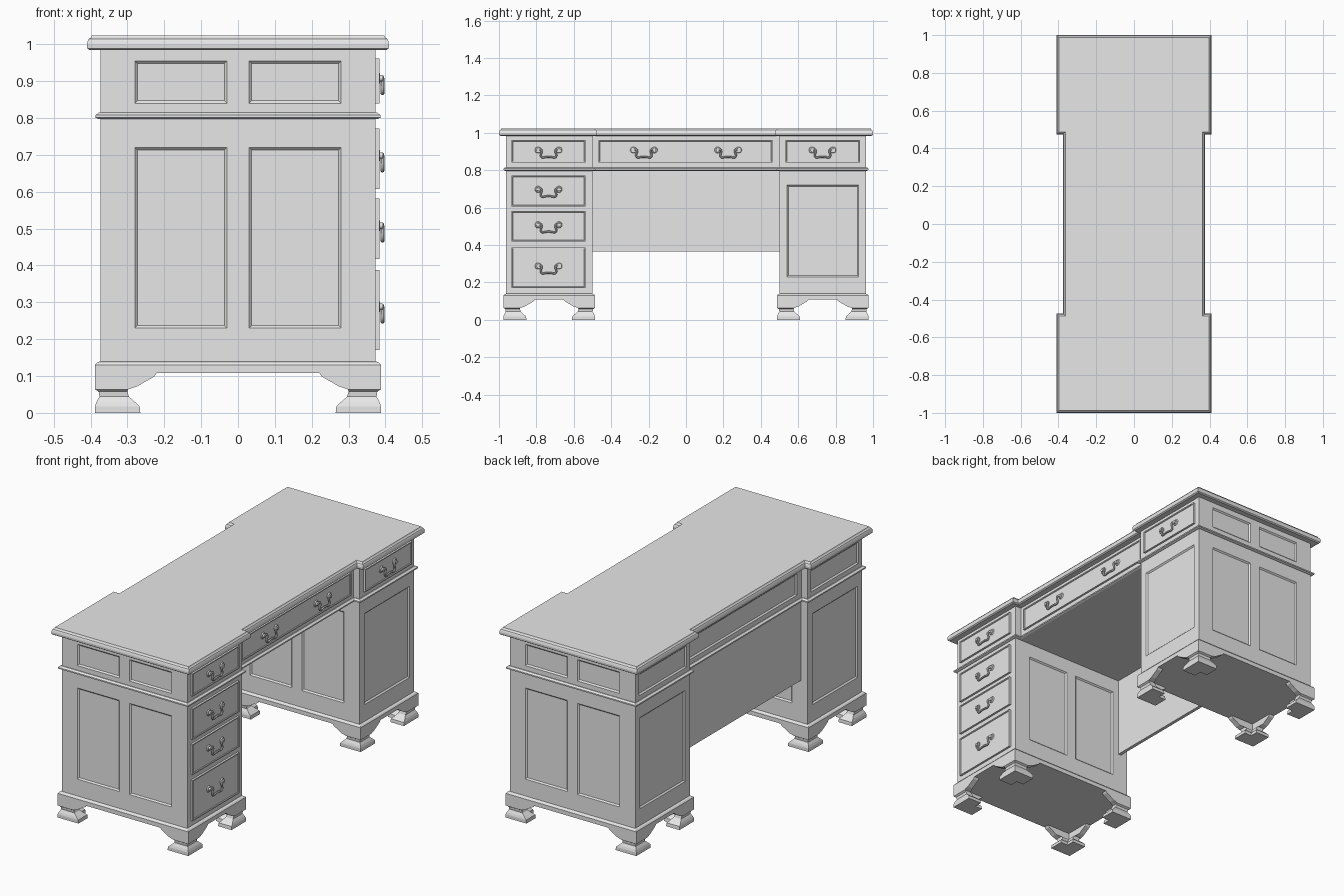
import bpy, bmesh
from mathutils import Vector

if "Cube" in bpy.data.objects:
    bpy.data.objects.remove(bpy.data.objects["Cube"])

grey = bpy.data.materials.new("plain_grey")
grey.use_nodes = True
grey.diffuse_color = (0.8, 0.8, 0.8, 1)
grey.node_tree.nodes["Principled BSDF"].inputs["Base Color"].default_value = (0.8, 0.8, 0.8, 1)


def finish(bm, name):
    mesh = bpy.data.meshes.new(name)
    bm.to_mesh(mesh)
    bm.free()
    mesh.materials.append(grey)
    obj = bpy.data.objects.new(name, mesh)
    bpy.context.collection.objects.link(obj)
    return obj


def loft(layers, cap=True):
    """Skin a stack of (z, outline) layers, listed from the bottom up."""
    bm = bmesh.new()
    rings = [[bm.verts.new((x, y, z)) for x, y in pts] for z, pts in layers]
    n = len(rings[0])
    for a, b in zip(rings, rings[1:]):
        for i in range(n):
            j = (i + 1) % n
            bm.faces.new((a[i], a[j], b[j], b[i]))
    if cap:
        bm.faces.new(rings[0][::-1])
        bm.faces.new(rings[-1])
        bmesh.ops.recalc_face_normals(bm, faces=bm.faces[:])
    return bm


def rect(x0, x1, y0, y1):
    return [(x0, y0), (x1, y0), (x1, y1), (x0, y1)]


def waisted(x, y, step, waist):
    """Desk plan: wide ends with a recessed middle on both long sides."""
    half = [(x, -y), (x, -step), (waist, -step), (waist, step), (x, step), (x, y)]
    return half + [(-a, -b) for a, b in half]


def cut(bm, axis, values):
    normal = Vector([float(k == axis) for k in range(3)])
    for v in values:
        bmesh.ops.bisect_plane(bm, geom=bm.verts[:] + bm.edges[:] + bm.faces[:],
                               plane_co=normal * v, plane_no=normal)


def sink(bm, test):
    """Recess the chosen faces behind a bevelled border."""
    bm.normal_update()
    faces = [f for f in bm.faces if test(f.calc_center_median(), f.normal)]
    bmesh.ops.inset_individual(bm, faces=faces, thickness=0.010, depth=-0.007)


def between(v, lo, hi):
    return lo < v < hi


PANEL_X = (-0.28, -0.03, 0.03, 0.28)

# Table top with a moulded edge
edge = [(0.984, 0.008), (0.989, 0.001), (1.0, 0), (1.008, 0.002),
        (1.015, 0.005), (1.018, 0.010), (1.024, 0.013)]
finish(loft([(z, waisted(0.41 - o, 1 - o, 0.475 + o, 0.376 - o)) for z, o in edge]), "table_top")

# Frieze under the top, with sunk panels
bm = loft([(z, waisted(0.373, 0.963, 0.498, 0.338)) for z in (0.805, 0.99)], cap=False)
cut(bm, 0, PANEL_X)
cut(bm, 1, (-0.93, -0.53, -0.46, 0.46, 0.53, 0.93))
cut(bm, 2, (0.84, 0.955))


def frieze_panel(c, n):
    if not between(c.z, 0.84, 0.955):
        return False
    if abs(n.y) > 0.9:
        return abs(c.y) > 0.9 and between(abs(c.x), 0.03, 0.28)
    return n.x < -0.9 and (abs(c.y) < 0.46 or between(abs(c.y), 0.53, 0.93))


sink(bm, frieze_panel)
finish(bm, "frieze")

# Moulding below the frieze
bead = [(0.797, 0.010), (0.801, 0), (0.808, 0), (0.815, 0.010)]
finish(loft([(z, waisted(0.387 - o, 0.977 - o, 0.484 + o, 0.352 - o)) for z, o in bead]),
       "waist_moulding")

# Modesty panel across the kneehole
finish(loft([(z, rect(-0.333, -0.315, -0.505, 0.505)) for z in (0.365, 0.80)]), "modesty_panel")

# Bracket foot layers: height, wing length, setback, thickness
FOOT = [(0, 0.123, 0, 0.08), (0.018, 0.121, 0, 0.078), (0.030, 0.108, 0.004, 0.066),
        (0.044, 0.092, 0.012, 0.055), (0.058, 0.088, 0.010, 0.05), (0.064, 0.090, 0, 0.04),
        (0.072, 0.115, 0, 0.03), (0.084, 0.135, 0, 0.03), (0.098, 0.160, 0, 0.03),
        (0.112, 0.170, 0, 0.03)]


def foot(cx, cy, sx, sy, name):
    layers = []
    for z, ln, o, t in FOOT:
        plan = [(o, o), (ln, o), (ln, t), (t, t), (t, ln), (o, ln)]
        layers.append((z, [(cx + sx * x, cy + sy * y) for x, y in plan]))
    finish(loft(layers), name)


# Pedestals, each with a base and four feet
for side, label in ((-1, "drawer"), (1, "cupboard")):
    y0, y1 = sorted((side * 0.5, side * 0.963))
    bm = loft([(z, rect(-0.373, 0.373, y0, y1)) for z in (0.12, 0.80)])
    cut(bm, 0, PANEL_X)
    cut(bm, 1, (y0 + 0.04, y1 - 0.04))
    cut(bm, 2, (0.23, 0.72))

    def pedestal_panel(c, n):
        if not between(c.z, 0.23, 0.72):
            return False
        if abs(n.y) > 0.9:
            return between(abs(c.x), 0.03, 0.28)
        has_panel = n.x < 0 or side > 0
        return abs(n.x) > 0.9 and has_panel and between(c.y, y0 + 0.04, y1 - 0.04)

    sink(bm, pedestal_panel)
    finish(bm, label + "_pedestal")

    base = [(0.108, 0), (0.130, 0), (0.136, 0.005), (0.140, 0.014)]
    bx, b0, b1 = 0.388, y0 - 0.013, y1 + 0.013
    finish(loft([(z, rect(o - bx, bx - o, b0 + o, b1 - o)) for z, o in base]), label + "_base")
    for sx in (-1, 1):
        foot(-sx * bx, b0, sx, 1, label + "_foot")
        foot(-sx * bx, b1, sx, -1, label + "_foot")


# Drawer fronts with a raised bead around a sunk field
def drawer(x, y0, y1, z0, z1, name):
    bm = bmesh.new()
    bmesh.ops.create_cube(bm, size=1)
    for v in bm.verts:
        v.co = (x + v.co.x * 0.022, (y0 + y1) / 2 + v.co.y * (y1 - y0),
                (z0 + z1) / 2 + v.co.z * (z1 - z0))
    bm.normal_update()
    front = [f for f in bm.faces if f.normal.x > 0.9]
    bmesh.ops.inset_individual(bm, faces=front, thickness=0.008, depth=0)
    bmesh.ops.inset_individual(bm, faces=front, thickness=0.003, depth=-0.004)
    finish(bm, name)


WING, MIDDLE = 0.373, 0.338
for z0, z1 in ((0.84, 0.962), (0.607, 0.772), (0.418, 0.582), (0.17, 0.388)):
    drawer(WING, -0.933, -0.537, z0, z1, "pedestal_drawer")
drawer(WING, 0.533, 0.93, 0.84, 0.962, "cupboard_drawer")
drawer(MIDDLE, -0.467, 0.463, 0.84, 0.962, "centre_drawer")

# Swan-neck handle, modelled once and repeated
curve = bpy.data.curves.new("bail", "CURVE")
curve.dimensions = "3D"
curve.bevel_depth = 0.0055
curve.bevel_resolution = 2
curve.resolution_u = 4
curve.use_fill_caps = True
half = [(0.004, 0.056, 0), (0.012, 0.044, 0.008), (0.014, 0.030, -0.004), (0.013, 0.046, -0.026),
        (0.013, 0.036, -0.044), (0.013, 0.016, -0.036)]
path = half + [(x, -y, z) for x, y, z in reversed(half)]
spline = curve.splines.new("NURBS")
spline.points.add(len(path) - 1)
for p, co in zip(spline.points, path):
    p.co = (*co, 1)
spline.use_endpoint_u = True
bail = bpy.data.objects.new("bail", curve)
bpy.context.collection.objects.link(bail)
bpy.context.view_layer.update()
bm = bmesh.new()
bm.from_mesh(bail.evaluated_get(bpy.context.evaluated_depsgraph_get()).to_mesh())
bpy.data.objects.remove(bail)

# Rosettes behind the handle ends
for s in (-1, 1):
    for radius, depth in ((0.018, 0.006), (0.010, 0.014)):
        made = bmesh.ops.create_cone(bm, cap_ends=True, segments=16, radius1=radius,
                                     radius2=radius * 0.8, depth=depth)
        for v in made["verts"]:
            x, y, z = v.co
            v.co = (z + depth / 2, y + s * 0.056, x)
handle = finish(bm, "handle")
bpy.context.view_layer.objects.active = handle
handle.select_set(True)
bpy.ops.object.shade_smooth_by_angle()

spots = [(WING, -0.735, z) for z in (0.908, 0.698, 0.508, 0.288)]
spots += [(WING, 0.73, 0.908), (MIDDLE, -0.225, 0.908), (MIDDLE, 0.225, 0.908)]
for i, (x, y, z) in enumerate(spots):
    pull = handle if i == 0 else handle.copy()
    if i:
        bpy.context.collection.objects.link(pull)
    pull.location = (x + 0.006, y, z)
